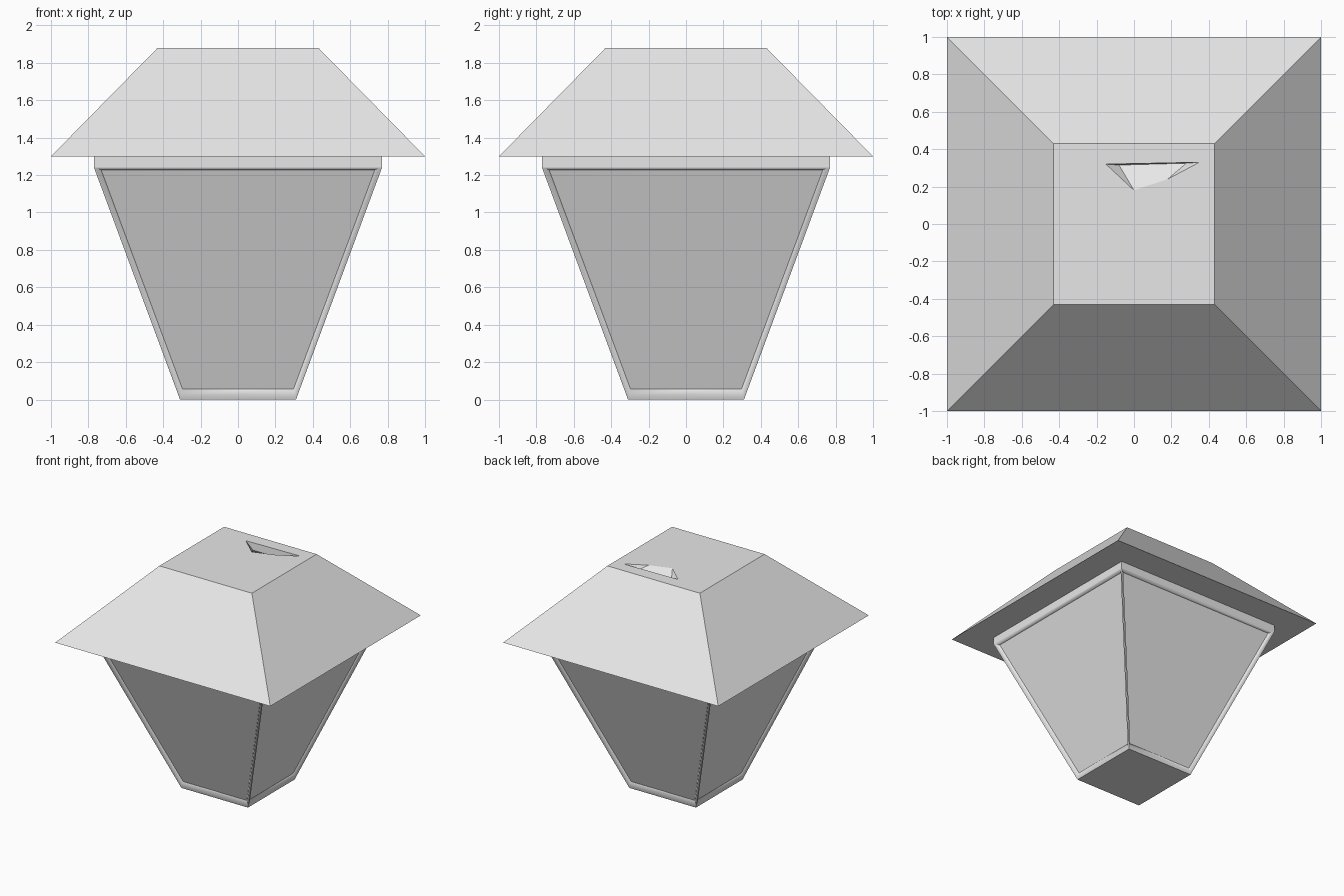
import bpy, bmesh, math
from mathutils import Matrix

cube = bpy.data.objects.get("Cube")
if cube:
    bpy.data.objects.remove(cube, do_unlink=True)

grey = bpy.data.materials.new("light_grey")
grey.use_nodes = True
grey.diffuse_color = (0.8, 0.8, 0.8, 1)
grey.node_tree.nodes["Principled BSDF"].inputs["Base Color"].default_value = (0.8, 0.8, 0.8, 1)

FOOT, SHOULDER, NECK, EAVE, TOP = 0.31, 0.77, 1.24, 1.3, 1.88


def half(z):
    """Half width of the tapered lantern body at height z."""
    return FOOT + (SHOULDER - FOOT) * z / NECK


def build(name, faces, smooth=False, turns=1):
    """Mesh from a list of polygons, repeated around z in quarter turns."""
    bm = bmesh.new()
    for k in range(turns):
        rot = Matrix.Rotation(k * math.pi / 2, 3, 'Z')
        for pts in faces:
            bm.faces.new([bm.verts.new(rot @ Matrix.Identity(3) @ v)
                          for v in map(to_vec, pts)])
    bmesh.ops.remove_doubles(bm, verts=bm.verts, dist=0.0005)
    mesh = bpy.data.meshes.new(name)
    bm.to_mesh(mesh)
    bm.free()
    mesh.materials.append(grey)
    ob = bpy.data.objects.new(name, mesh)
    bpy.context.collection.objects.link(ob)
    if smooth:
        bpy.ops.object.select_all(action='DESELECT')
        ob.select_set(True)
        bpy.context.view_layer.objects.active = ob
        bpy.ops.object.shade_smooth_by_angle(angle=math.radians(62))
    return ob


def to_vec(p):
    return Matrix.Translation(p).to_translation()


def ring(z_low, z_high, margin, depth):
    """Trapezoid on the front side of the body, set in by margin and depth."""
    a, b = half(z_low), half(z_high)
    return [(-a + margin, -a + depth, z_low), (a - margin, -a + depth, z_low),
            (b - margin, -b + depth, z_high), (-b + margin, -b + depth, z_high)]


def square(h, z):
    return [(-h, -h, z), (h, -h, z), (h, h, z), (-h, h, z)]


def bridge(outer, inner):
    """Four quads joining two matching loops."""
    return [[outer[i], outer[(i + 1) % 4], inner[(i + 1) % 4], inner[i]] for i in range(4)]


# Body frame: flat bar, then a sloping inner edge, on each of the four sides
rim = ring(0, NECK, 0, 0)
lip = ring(0.025, 1.236, 0.014, 0)
pane = ring(0.055, 1.228, 0.034, 0.025)
build("body_frame", bridge(rim, lip) + bridge(lip, pane), smooth=True, turns=4)

# Glass panes
build("glass_panes", [pane], turns=4)

# Straight collar under the roof
collar = [(-SHOULDER, -SHOULDER, NECK), (SHOULDER, -SHOULDER, NECK),
          (SHOULDER, -SHOULDER, EAVE), (-SHOULDER, -SHOULDER, EAVE)]
build("collar", [collar], turns=4)

# Base plate
build("base_plate", [square(FOOT, 0)[::-1]])

# Roof: sloping sides and flat underside
eave, crown = square(1, EAVE), square(0.43, TOP)
build("roof", bridge(eave, crown) + [eave[::-1]])

# Roof cap with a small wedge-shaped dent near the back
dent = [(-0.15, 0.32, TOP), (0, 0.18, TOP), (0.18, 0.24, TOP), (0.35, 0.33, TOP)]
deep = [(-0.08, 0.315, 1.82), (0.28, 0.325, 1.82)]
front_left, front_right, back_right, back_left = crown
build("roof_cap", [
    [back_right, back_left, dent[0], dent[3]],
    [back_left, front_left, dent[1], dent[0]],
    [front_left, front_right, dent[2], dent[1]],
    [front_right, back_right, dent[3], dent[2]],
    [dent[0], deep[0], deep[1], dent[3]],
    [dent[1], dent[2], deep[1], deep[0]],
    [dent[0], dent[1], deep[0]],
    [dent[3], deep[1], dent[2]],
])
